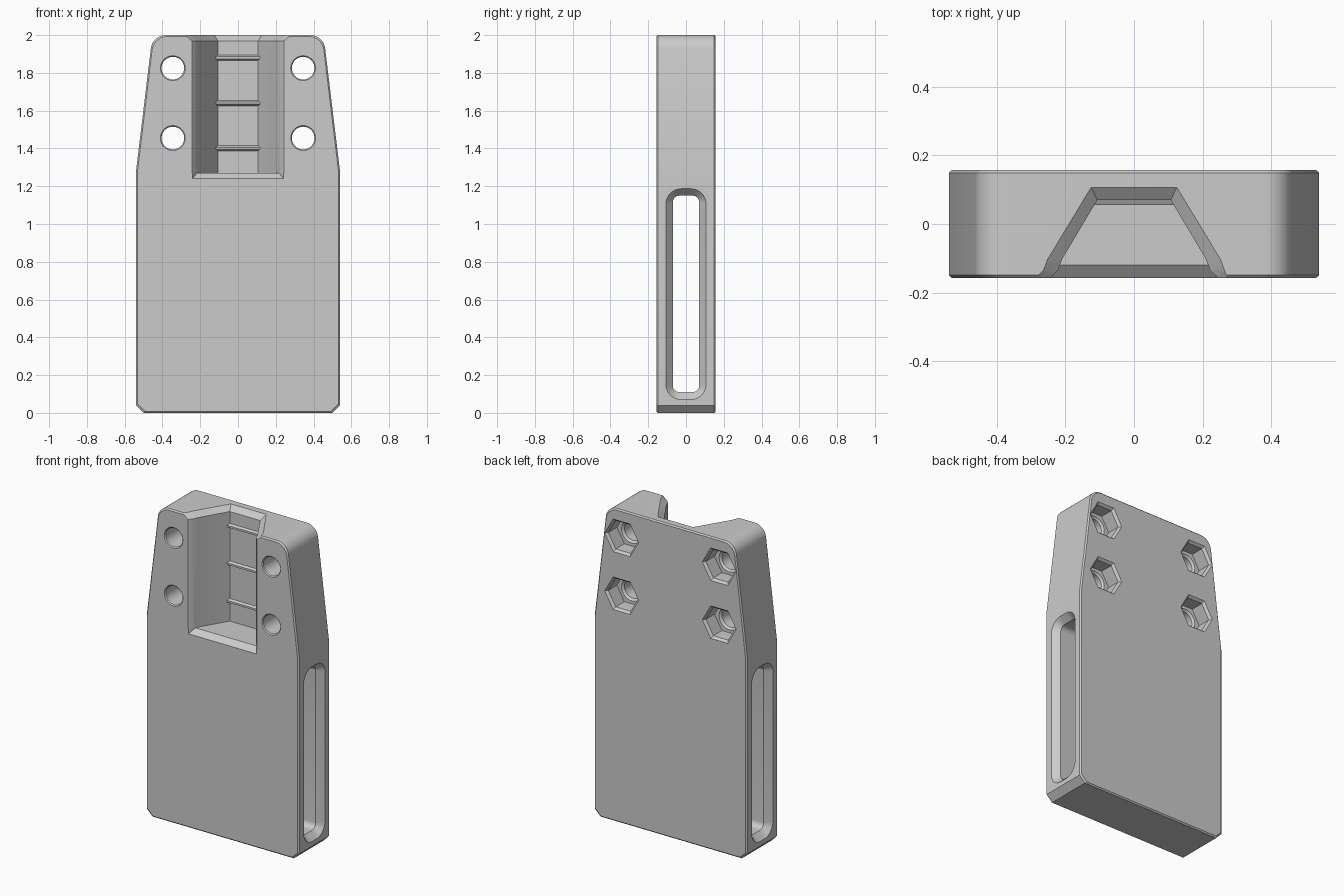
import bpy, bmesh, math

if "Cube" in bpy.data.objects:
    bpy.data.objects.remove(bpy.data.objects["Cube"])

grey = bpy.data.materials.new("plain grey")
grey.diffuse_color = (0.6, 0.6, 0.6, 1)
grey.use_nodes = True
grey.node_tree.nodes["Principled BSDF"].inputs["Base Color"].default_value = grey.diffuse_color


def loft(name, rings):
    """Closed solid through rings that have the same number of points."""
    bm = bmesh.new()
    rows = [[bm.verts.new(p) for p in ring] for ring in rings]
    n = len(rows[0])
    for a, b in zip(rows, rows[1:]):
        for i in range(n):
            bm.faces.new((a[i], a[(i + 1) % n], b[(i + 1) % n], b[i]))
    bm.faces.new(rows[0][::-1])
    bm.faces.new(rows[-1])
    bmesh.ops.recalc_face_normals(bm, faces=bm.faces)
    me = bpy.data.meshes.new(name)
    bm.to_mesh(me)
    bm.free()
    me.materials.append(grey)
    ob = bpy.data.objects.new(name, me)
    bpy.context.collection.objects.link(ob)
    return ob


def cut(target, cutter):
    mod = target.modifiers.new("cut", 'BOOLEAN')
    mod.operation = 'DIFFERENCE'
    mod.solver = 'EXACT'
    mod.object = cutter
    bpy.context.view_layer.objects.active = target
    bpy.ops.object.modifier_apply(modifier=mod.name)
    bpy.data.objects.remove(cutter)


def mirrored(half):
    """Right half outline, continued on the left."""
    return half + [(-x, v) for x, v in reversed(half)]


def disc(cx, cz, y, r, n):
    return [(cx + r * math.cos(2 * math.pi * i / n), y,
             cz + r * math.sin(2 * math.pi * i / n)) for i in range(n)]


def rounded(x, hy, z0, z1, r, seg=8):
    """Rounded rectangle in the y-z plane."""
    pts = []
    corners = [(hy - r, z1 - r), (r - hy, z1 - r), (r - hy, z0 + r), (hy - r, z0 + r)]
    for k, (cy, cz) in enumerate(corners):
        for i in range(seg + 1):
            a = math.pi / 2 * (k + i / seg)
            pts.append((x, cy + r * math.cos(a), cz + r * math.sin(a)))
    return pts


# Body: tapered plate with rounded top corners, cut bottom corners, broken edges
half = [(0.5, 0), (0.54, 0.04), (0.54, 1.28)]
for i in range(11):
    a = math.radians(7 + 83 * i / 10)
    half.append((0.382 + 0.08 * math.cos(a), 1.92 + 0.08 * math.sin(a)))
outline = mirrored(half)


def plate(y, inset):
    return [(x * (1 - inset / 0.54), y, 1 + (z - 1) * (1 - inset)) for x, z in outline]


body = loft("body", [plate(-0.157, 0.008), plate(-0.149, 0),
                     plate(0.149, 0), plate(0.157, 0.008)])

# Dovetail pocket with a flared top edge
def pocket(z, k):
    pts = [(0.107 + 0.018 * k, 0.07 + 0.037 * k), (0.21 + 0.042 * k, -0.103),
           (0.222 + 0.042 * k, -0.135), (0.244 + 0.036 * k, -0.157),
           (0.28 + 0.036 * k, -0.18)]
    return [(x, y, z) for x, y in mirrored(pts)]


cut(body, loft("pocket_cutter", [pocket(1.27, 0), pocket(1.97, 0), pocket(2.04, 7 / 3)]))

# Sloped lip at the front of the pocket floor
cut(body, loft("lip_cutter", [
    [(s * w, y, z) for s, z in ((-1, z0), (1, z0), (1, 1.29), (-1, 1.29))]
    for w, y, z0 in ((0.217, -0.12, 1.27), (0.255, -0.18, 1.221))]))

# Long strap slot from side to side, flared at both ends
cut(body, loft("slot_cutter", [
    rounded(-0.56, 0.125, 0.05, 1.205, 0.105), rounded(-0.5, 0.07, 0.11, 1.15, 0.035),
    rounded(0.5, 0.07, 0.11, 1.15, 0.035), rounded(0.56, 0.125, 0.05, 1.205, 0.105)]))

# Four bolt holes with hexagonal nut recesses at the back
for x in (-0.345, 0.345):
    for z in (1.455, 1.825):
        cut(body, loft("nut_cutter", [disc(x, z, y, r, 6) for y, r in
                                      ((0.055, 0.105), (0.142, 0.105), (0.172, 0.135))]))
        cut(body, loft("bolt_cutter", [disc(x, z, y, r, 40) for y, r in
                                       ((-0.165, 0.074), (-0.151, 0.06), (0.043, 0.06),
                                        (0.055, 0.072), (0.065, 0.072))]))

# Three small ribs on the back wall of the pocket
parts = [body]
for i, z in enumerate((1.4, 1.64, 1.88)):
    profile = [(0.08, -0.02), (0.055, -0.006), (0.055, 0.006), (0.08, 0.02)]
    parts.append(loft("rib_%d" % (i + 1),
                      [[(x, y, z + dz) for y, dz in profile] for x in (-0.116, 0.116)]))

# Smooth rounded surfaces, crisp edges
bpy.ops.object.select_all(action='DESELECT')
for ob in parts:
    ob.select_set(True)
bpy.context.view_layer.objects.active = body
bpy.ops.object.shade_smooth_by_angle(angle=math.radians(25))
